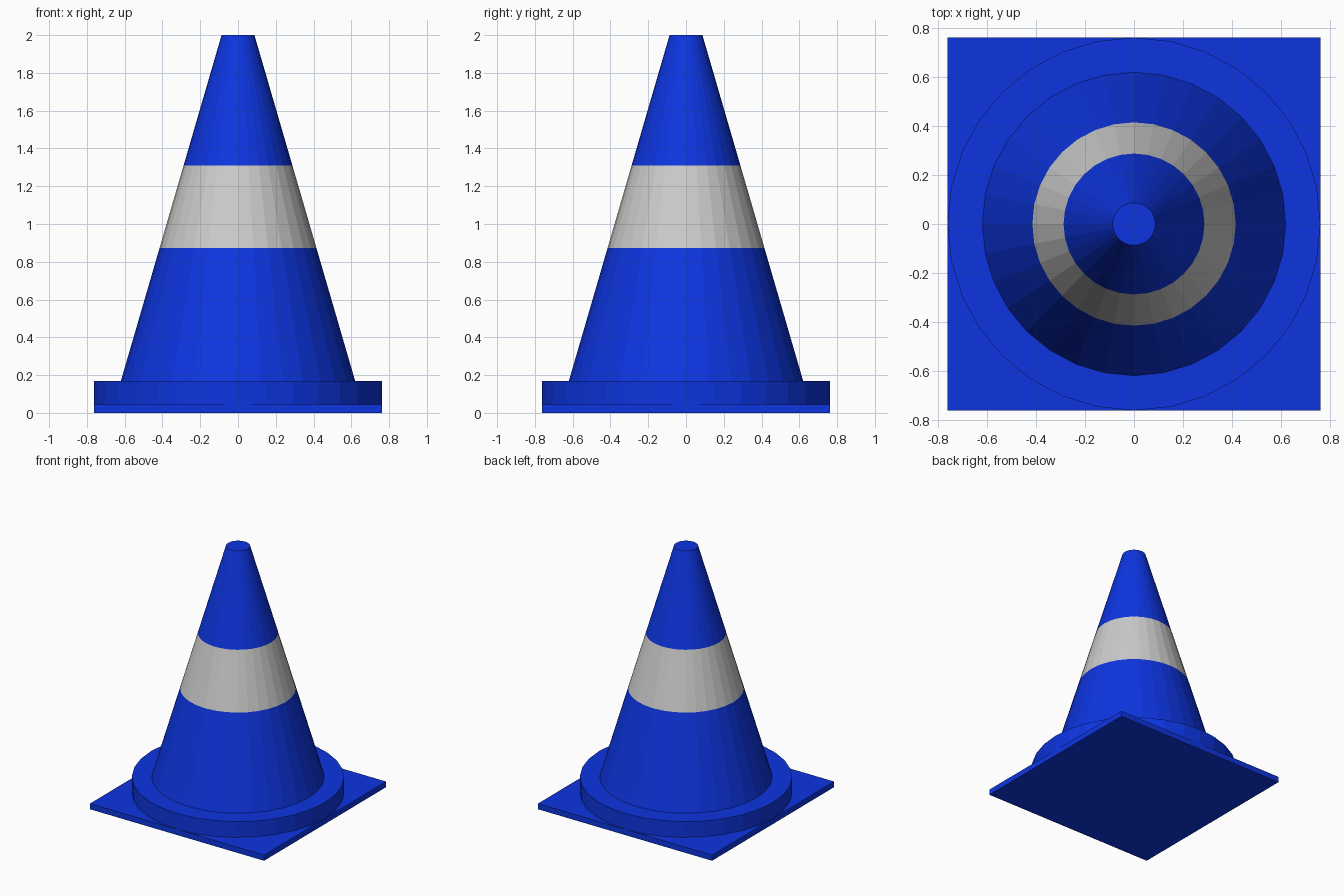
import bpy, bmesh

if "Cube" in bpy.data.objects:
    bpy.data.objects.remove(bpy.data.objects["Cube"])

SIDES = 32


def material(name, color):
    mat = bpy.data.materials.new(name)
    mat.diffuse_color = color
    mat.use_nodes = True
    mat.node_tree.nodes["Principled BSDF"].inputs["Base Color"].default_value = mat.diffuse_color
    return mat


blue = material("blue_plastic", (0.004, 0.035, 0.75, 1))
white = material("reflective_white", (0.6, 0.6, 0.6, 1))


def add_object(name, bm, mat):
    mesh = bpy.data.meshes.new(name)
    bm.to_mesh(mesh)
    bm.free()
    mesh.materials.append(mat)
    obj = bpy.data.objects.new(name, mesh)
    bpy.context.collection.objects.link(obj)
    return obj


def radius_at(z):
    """Cone radius along its straight taper."""
    return 0.62 + (0.087 - 0.62) * (z - 0.17) / (2.0 - 0.17)


def frustum(name, z0, z1, r0, r1, mat, bottom=False, top=False):
    bm = bmesh.new()
    bmesh.ops.create_cone(bm, cap_ends=True, segments=SIDES,
                          radius1=r0, radius2=r1, depth=z1 - z0)
    bmesh.ops.translate(bm, verts=bm.verts, vec=(0, 0, (z0 + z1) / 2))
    # drop caps hidden between stacked sections
    hidden = [f for f in bm.faces if
              (f.normal.z < -0.99 and not bottom) or (f.normal.z > 0.99 and not top)]
    bmesh.ops.delete(bm, geom=hidden, context='FACES')
    return add_object(name, bm, mat)


# Square base plate
bm = bmesh.new()
bmesh.ops.create_cube(bm, size=1)
bmesh.ops.scale(bm, verts=bm.verts, vec=(1.526, 1.526, 0.045))
bmesh.ops.translate(bm, verts=bm.verts, vec=(0, 0, 0.0225))
add_object("base_plate", bm, blue)

# Round base collar
frustum("base_collar", 0.045, 0.17, 0.762, 0.762, blue, top=True)

# Tapered cone sections, with the white band between
for name, z0, z1, mat in (("lower_cone", 0.17, 0.872, blue),
                          ("reflective_band", 0.872, 1.31, white),
                          ("upper_cone", 1.31, 2.0, blue)):
    frustum(name, z0, z1, radius_at(z0), radius_at(z1), mat, top=(z1 == 2.0))
